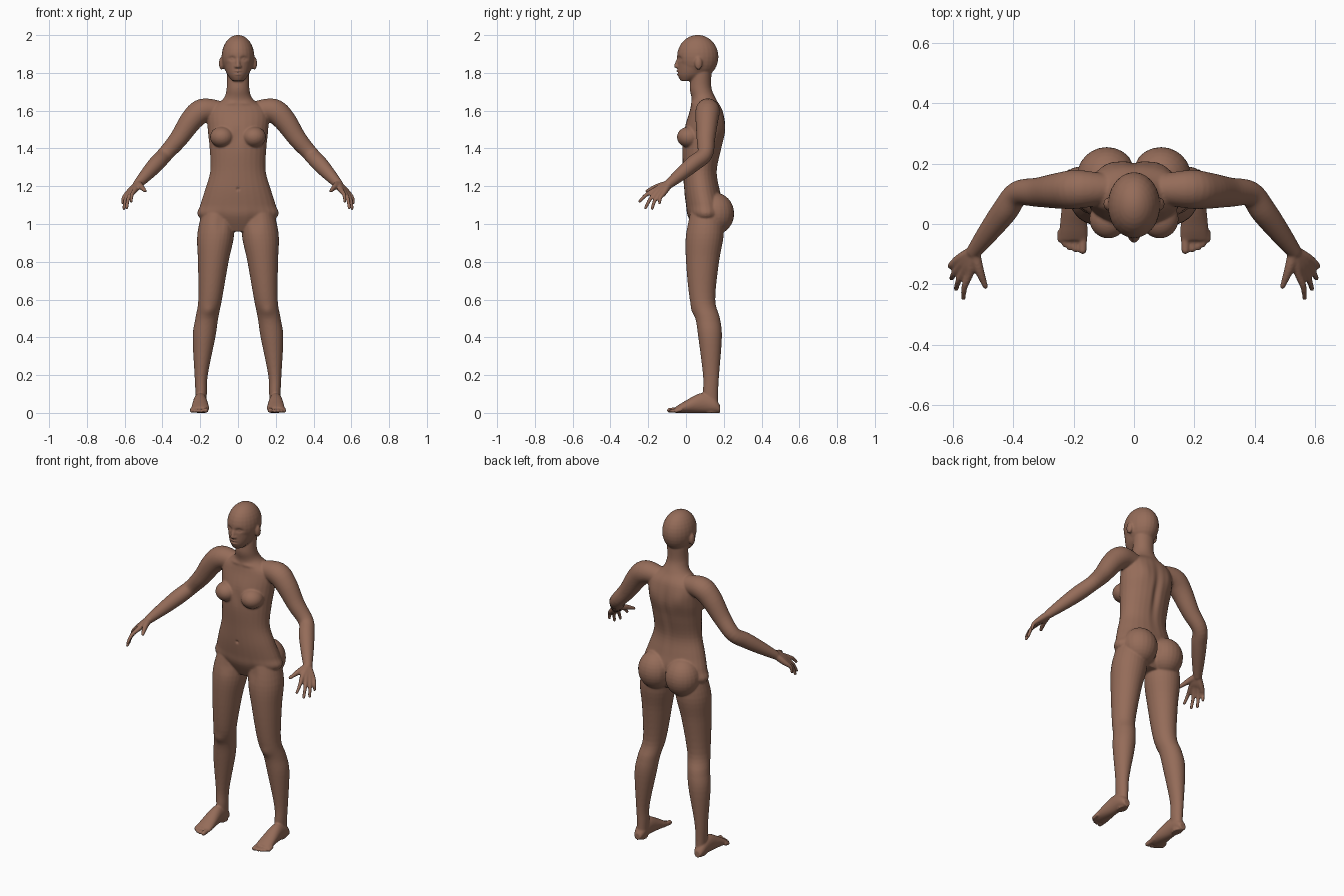
import bpy, bmesh, math
from mathutils import Vector, Matrix

cube = bpy.data.objects.get("Cube")
if cube:
    bpy.data.objects.remove(cube, do_unlink=True)

SIDES = 28
STEPS = 5
bm = bmesh.new()


def spline(rows):
    """Smoothly fill in the values between a few rows."""
    rows = [Vector(row) for row in rows]
    padded = [rows[0], *rows, rows[-1]]
    out = []
    for a, b, c, d in zip(padded, padded[1:], padded[2:], padded[3:]):
        for step in range(STEPS):
            t = step / STEPS
            slope, bend, twist = c - a, a * 2 - b * 5 + c * 4 - d, b * 3 - a - c * 3 + d
            out.append(b + (slope * t + bend * t ** 2 + twist * t ** 3) / 2)
    return out + [rows[-1]]


def skin(rings):
    """Bridge elliptical rings, given as centre and two half axes, and cap the ends."""
    angles = [math.tau * i / SIDES for i in range(SIDES)]
    loops = [[bm.verts.new(centre + u * math.cos(a) + v * math.sin(a)) for a in angles]
             for centre, u, v in rings]
    for low, high in zip(loops, loops[1:]):
        for i in range(SIDES):
            bm.faces.new((low[i - 1], low[i], high[i], high[i - 1]))
    bm.faces.new(loops[0][::-1])
    bm.faces.new(loops[-1])


def level(z, inner, outer, front, back):
    """One horizontal slice of an upright form."""
    return z, inner, outer, front, back


def trunk(z, half, front, back):
    """One slice that is even about the centre line."""
    return level(z, -half, half, front, back)


def column(levels, side=1):
    rings = []
    for z, inner, outer, front, back in spline(levels):
        centre = Vector((side * (inner + outer) / 2, (front + back) / 2, z))
        rings.append((centre, Vector(((outer - inner) / 2, 0, 0)),
                      Vector((0, (back - front) / 2, 0))))
    skin(rings)


def ball(centre, radii, side=1):
    x, y, z = centre
    place = Matrix.Translation((x * side, y, z)) @ Matrix.Diagonal((*radii, 1))
    bmesh.ops.create_uvsphere(bm, u_segments=24, v_segments=16, radius=1, matrix=place)


def limb(joints, side=1):
    """Round tube through (point, radius) joints, with a rounded tip."""
    path = spline([(point[0] * side, point[1], point[2], radius) for point, radius in joints])
    rings = []
    for i, p in enumerate(path):
        ahead, behind = path[min(i + 1, len(path) - 1)], path[max(i - 1, 0)]
        t = (ahead - behind).to_3d().normalized()
        u = rings[-1][1] if rings else t.orthogonal()
        u = (u - t * u.dot(t)).normalized() * p[3]
        rings.append((p.to_3d(), u, t.cross(u)))
    skin(rings)
    radius = path[-1][3]
    ball(path[-1].to_3d(), (radius, radius, radius))


# Torso and neck
column([
    trunk(z=.96, half=.1, front=.05, back=.16),
    trunk(z=1.04, half=.21, front=.01, back=.2),
    trunk(z=1.1, half=.2, front=0, back=.2),
    trunk(z=1.18, half=.175, front=-.01, back=.18),
    trunk(z=1.28, half=.147, front=-.015, back=.165),
    trunk(z=1.4, half=.15, front=-.02, back=.19),
    trunk(z=1.5, half=.16, front=-.01, back=.21),
    trunk(z=1.6, half=.16, front=.02, back=.195),
    trunk(z=1.66, half=.08, front=.03, back=.16),
    trunk(z=1.72, half=.06, front=.02, back=.135),
    trunk(z=1.8, half=.06, front=.03, back=.135)])

# Skull, jaw and nose
ball((0, .062, 1.885), (.087, .11, .116))
column([
    trunk(z=1.757, half=.028, front=-.028, back=.03),
    trunk(z=1.79, half=.056, front=-.044, back=.11),
    trunk(z=1.84, half=.075, front=-.045, back=.15),
    trunk(z=1.9, half=.08, front=-.046, back=.16)])
limb([((0, -.036, 1.885), .009), ((0, -.053, 1.836), .011)])

for side in (1, -1):
    # Ear, nostril, chest and buttock forms
    ball((.088, .066, 1.85), (.013, .02, .034), side)
    ball((.011, -.045, 1.833), (.009, .011, .008), side)
    ball((.085, .016, 1.46), (.063, .064, .055), side)
    ball((.09, .155, 1.055), (.1, .1, .11), side)

    # Leg
    column([
        level(z=1.1, inner=.03, outer=.18, front=.03, back=.19),
        level(z=.95, inner=.02, outer=.215, front=0, back=.2),
        level(z=.8, inner=.05, outer=.212, front=0, back=.175),
        level(z=.6, inner=.085, outer=.21, front=.02, back=.155),
        level(z=.5, inner=.105, outer=.226, front=.05, back=.18),
        level(z=.4, inner=.12, outer=.24, front=.065, back=.19),
        level(z=.2, inner=.16, outer=.23, front=.09, back=.175),
        level(z=.1, inner=.165, outer=.225, front=.09, back=.17),
        level(z=0, inner=.17, outer=.22, front=.1, back=.17)], side)

    # Foot, lofted from heel to ball, with a flat sole line
    foot = []
    for y, half, top in spline([(.18, .02, .04), (.15, .032, .08), (.08, .037, .105),
                                (-.01, .046, .06), (-.055, .046, .032)]):
        foot.append((Vector((side * .2, y, top / 2)), Vector((half, 0, 0)),
                     Vector((0, 0, top / 2))))
    skin(foot)

    # Toes from inner to outer
    for toe in range(5):
        f = toe / 4
        x = .17 + .075 * f ** .8
        radius = .01 if toe else .0135
        limb([((x, -.02, .02), radius), ((x, -.087 + .035 * f * f, radius), radius)], side)

    # Arm from collar to wrist
    collar, shoulder = Vector((.09, .115, 1.6)), Vector((.185, .115, 1.6))
    elbow, wrist = Vector((.385, .1, 1.37)), Vector((.53, -.09, 1.212))
    deltoid = shoulder.lerp(elbow, .3) + Vector((0, 0, .02))
    limb([(collar, .05), (shoulder, .064), (deltoid, .06),
          (shoulder.lerp(elbow, .65), .049), (elbow, .042),
          (elbow.lerp(wrist, .3), .043), (elbow.lerp(wrist, .65), .036),
          (wrist, .025)], side)

    # Palm and fingers fan out from the wrist
    first_knuckle, last_knuckle = Vector((.545, -.165, 1.18)), Vector((.587, -.12, 1.16))
    first_tip, last_tip = Vector((.565, -.245, 1.12)), Vector((.61, -.14, 1.11))
    longer = Vector((.04, -.02, -.14))
    for finger in range(4):
        f = finger / 3
        knuckle = first_knuckle.lerp(last_knuckle, f)
        tip = first_tip.lerp(last_tip, f) + longer * f * (1 - f)
        bend = knuckle.lerp(tip, .5) + Vector((.007, -.006, .004))
        limb([(wrist, .02), (wrist.lerp(knuckle, .6), .018), (knuckle, .014),
              (bend, .0105), (tip, .0085)], side)

    # Thumb
    thumb_tip = Vector((.492, -.207, 1.175))
    thumb_bend = wrist.lerp(thumb_tip, .5) + Vector((.003, 0, .005))
    limb([(wrist, .02), (thumb_bend, .016), (thumb_tip, .009)], side)

bmesh.ops.recalc_face_normals(bm, faces=bm.faces)
parts = bpy.data.meshes.new("body_parts")
bm.to_mesh(parts)
bm.free()
body = bpy.data.objects.new("body", parts)
bpy.context.collection.objects.link(body)

# Fuse the parts into one continuous surface
fuse = body.modifiers.new("fuse", 'REMESH')
fuse.mode = 'VOXEL'
fuse.voxel_size = .005
soften = body.modifiers.new("soften", 'SMOOTH')
soften.factor = .5
soften.iterations = 6
graph = bpy.context.evaluated_depsgraph_get()
fused = bpy.data.meshes.new_from_object(body.evaluated_get(graph))
body.modifiers.clear()
body.data = fused
bpy.data.meshes.remove(parts)

# Soft mirrored sculpting strokes: centre, reach, push towards the back
strokes = {
    "eye socket": ((.032, -.045, 1.876), (.018, .04, .011), .012),
    "eyeball": ((.032, -.04, 1.875), (.009, .04, .006), -.007),
    "upper lip": ((0, -.05, 1.81), (.017, .02, .004), -.007),
    "mouth line": ((0, -.05, 1.801), (.02, .02, .003), .005),
    "lower lip": ((0, -.05, 1.792), (.015, .02, .004), -.006),
    "collar bone": ((.05, .02, 1.64), (.04, .03, .01), -.005),
    "breastbone": ((0, .02, 1.46), (.02, .05, .05), .008),
    "navel": ((0, -.015, 1.185), (.008, .02, .008), .008),
    "groin": ((.09, 0, 1.01), (.03, .03, .05), .007),
    "kneecap": ((.155, .04, .54), (.03, .03, .03), -.007),
    "shoulder blade": ((.09, .2, 1.53), (.04, .04, .06), .008),
    "spine": ((0, .2, 1.4), (.02, .05, .16), -.013),
    "cleft": ((0, .22, 1.04), (.01, .05, .06), -.012),
}
for centre, reach, push in strokes.values():
    for vert in fused.vertices:
        x, y, z = vert.co
        if abs(z - centre[2]) < reach[2] * 3:
            offset = zip((abs(x), y, z), centre, reach)
            vert.co.y += push * math.exp(-sum(((p - c) / r) ** 2 for p, c, r in offset))

# Skin colour and smooth shading
tone = (.3, .15, .1, 1)
paint = bpy.data.materials.new("brown_skin")
paint.use_nodes = True
paint.diffuse_color = tone
paint.node_tree.nodes["Principled BSDF"].inputs["Base Color"].default_value = tone
fused.materials.clear()
fused.materials.append(paint)
for face in fused.polygons:
    face.use_smooth = True
    face.material_index = 0
fused.name = "body"
